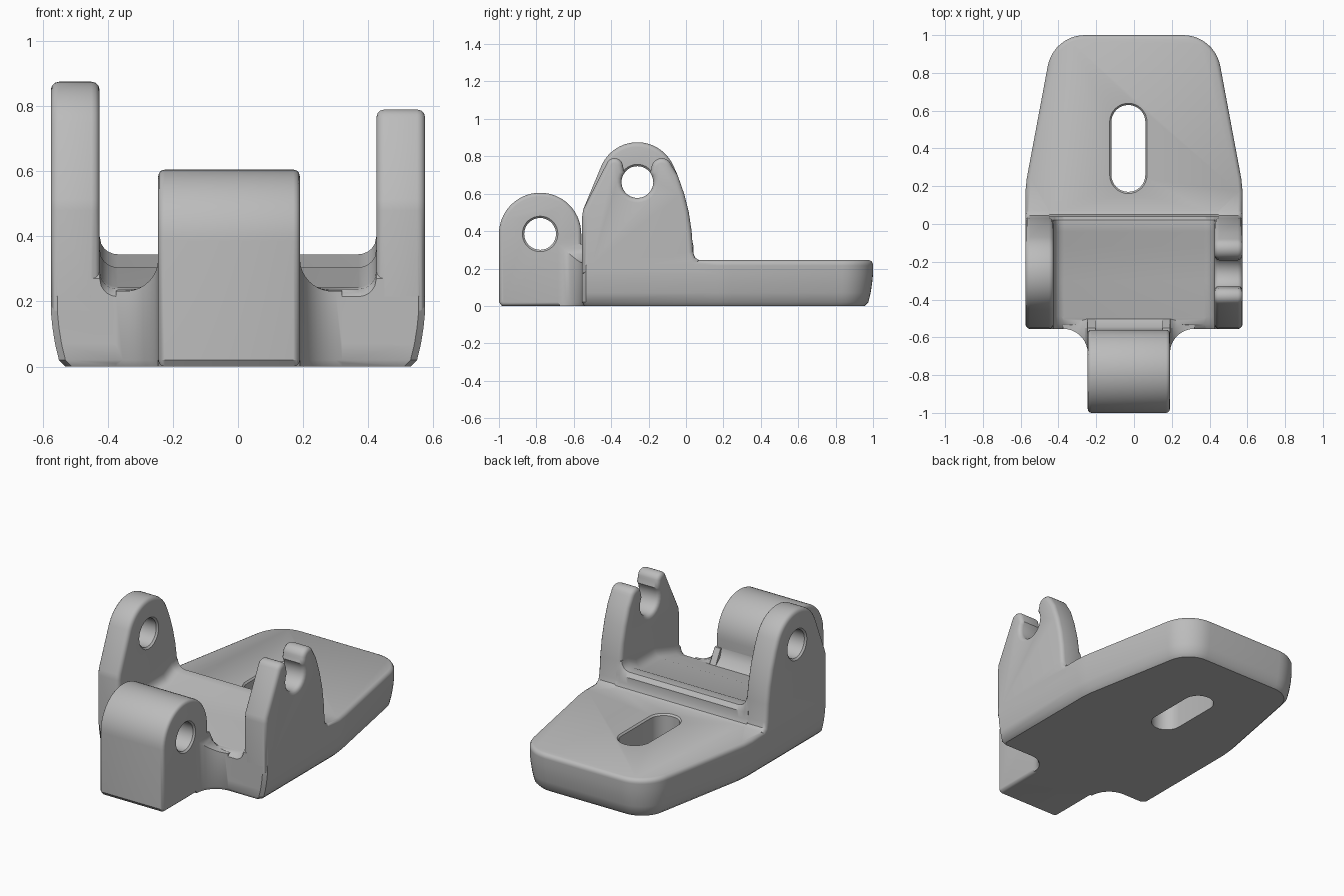
import bpy, bmesh, math

old = bpy.data.objects.get("Cube")
if old:
    bpy.data.objects.remove(old, do_unlink=True)

grey = bpy.data.materials.new("plain grey")
grey.use_nodes = True
COLOR = (0.5, 0.5, 0.5, 1)
grey.diffuse_color = COLOR
grey.node_tree.nodes["Principled BSDF"].inputs["Base Color"].default_value = COLOR


def arc(cx, cy, r, a0, a1, n=16):
    angles = [math.radians(a0 + (a1 - a0) * i / n) for i in range(n + 1)]
    return [(cx + r * math.cos(a), cy + r * math.sin(a)) for a in angles]


def fillet(d, r):
    """Height of a concave fillet of radius r at distance d from its wall."""
    d = min(max(d, 0), r)
    return r - math.sqrt(r * r - (r - d) ** 2)


def loft(name, rings, bevel=0):
    """Closed solid through rings of equal length; bevel rounds the end caps."""
    bm = bmesh.new()
    loops = [[bm.verts.new(p) for p in ring] for ring in rings]
    for a, b in zip(loops, loops[1:]):
        for i in range(len(a)):
            j = (i + 1) % len(a)
            bm.faces.new((a[i], a[j], b[j], b[i]))
    caps = [bm.faces.new(loops[0]), bm.faces.new(loops[-1])]
    bmesh.ops.recalc_face_normals(bm, faces=bm.faces)
    if bevel:
        edges = list({e for f in caps for e in f.edges})
        bmesh.ops.bevel(bm, geom=edges, offset=bevel, segments=3, profile=0.5,
                        affect='EDGES', clamp_overlap=False)
    mesh = bpy.data.meshes.new(name)
    bm.to_mesh(mesh)
    bm.free()
    mesh.materials.append(grey)
    ob = bpy.data.objects.new(name, mesh)
    bpy.context.collection.objects.link(ob)
    return ob


def along_x(name, profile, x0, x1, bevel=0):
    return loft(name, [[(x, y, z) for y, z in profile] for x in (x0, x1)], bevel)


def combine(target, tool, operation):
    mod = target.modifiers.new("combine", 'BOOLEAN')
    mod.operation, mod.solver, mod.object = operation, 'EXACT', tool
    bpy.context.view_layer.objects.active = target
    bpy.ops.object.modifier_apply(modifier=mod.name)
    bpy.data.objects.remove(tool, do_unlink=True)


# Base plate: tapered outline, drafted sides, rounded rim
def outline(z, inset, front):
    half = [(0.555 - inset, -0.555 + front), (0.575 - inset, -0.535 + front),
            (0.575 - inset, 0.17), (0.568 - inset, 0.24)]
    half += arc(0.26, 0.8, 0.2 - inset, 10, 90, 10)
    return [(x, y, z) for x, y in half + [(-x, y) for x, y in reversed(half)]]


body = loft("mounting_bracket", [outline(*s) for s in (
    (0, 0.045, 0.012), (0.02, 0.025, 0), (0.07, 0.013, 0), (0.12, 0.005, 0),
    (0.17, 0, 0), (0.215, 0, 0), (0.225, 0, 0.01), (0.238, 0.007, 0.035),
    (0.245, 0.02, 0.06))])

# Saddle between the ears, swept across with fillets up to both ears
saddle_profile = [(0.07, 0.1), (0.07, 0.245), (0.05, 0.255), (0.04, 0.28),
                  (0.04, 0.32), (0.02, 0.345), (-0.04, 0.345), (-0.12, 0.305),
                  (-0.3, 0.305), (-0.49, 0.245), (-0.53, 0.238),
                  (-0.555, 0.215), (-0.555, 0.1)]
steps = [0.45, 0.425, 0.42, 0.41, 0.4, 0.385, 0.37]
saddle_x = [-x for x in steps] + steps[::-1]
saddle = loft("saddle", [
    [(x, y, z + (fillet(0.425 - abs(x), 0.055) if y < 0.03 and z > 0.2 else 0))
     for y, z in saddle_profile] for x in saddle_x])

# Ears share the front and back edges of their profile
PIN_Y, PIN_Z, HOLE = -0.26, 0.662, 0.085
ear_front = [(-0.5, 0.17), (-0.555, 0.17), (-0.555, 0.48), (-0.55, 0.515)]
ear_back = [(-0.045, 0.7), (-0.01, 0.6), (0.015, 0.5), (0.03, 0.4),
            (0.038, 0.29), (0.046, 0.26), (0.07, 0.245), (0.07, 0.17)]
closed_top = arc(PIN_Y, 0.665, 0.21, 156, 25, 24)
open_top = (arc(-0.382, 0.745, 0.045, 156, 0, 10)
            + arc(PIN_Y, PIN_Z, HOLE, 143, 397, 20)
            + arc(-0.13, 0.735, 0.055, 180, 20, 10))
right_ear = along_x("right_ear", ear_front + closed_top + ear_back,
                    -0.575, -0.425, 0.025)
left_ear = along_x("left_ear", ear_front + open_top + ear_back,
                   0.425, 0.575, 0.025)

# Front lug with a round top
LUG_Y, LUG_Z, LUG_X0, LUG_X1 = -0.78, 0.385, -0.245, 0.19
lug_profile = ([(-0.985, 0), (-1, 0.02)] + arc(LUG_Y, LUG_Z, 0.22, 180, 0, 28)
               + [(-0.56, 0.33), (-0.545, 0.28), (-0.5, 0.24), (-0.5, 0)])
lug = along_x("front_lug", lug_profile, LUG_X0, LUG_X1, 0.02)


# Curved webs blending the lug into the body
def web_ring(x, d):
    y = -0.555 - fillet(d, 0.13)
    z = 0.232 + fillet(d, 0.1)
    return [(x, -0.5, 0), (x, -0.5, 0.238), (x, -0.55, z), (x, y, z),
            (x, y, 0.02), (x, y + 0.012, 0)]


distances = [-0.04, 0] + [0.13 * (i / 10) ** 1.7 for i in range(1, 11)]
webs = [loft("web", [web_ring(edge + side * d, d) for d in distances])
        for edge, side in ((LUG_X0, -1), (LUG_X1, 1))]

for part in [saddle, right_ear, left_ear, lug] + webs:
    combine(body, part, 'UNION')


# Pin holes with a small chamfer at each mouth
def pin_hole(x0, x1, y, z):
    c = 0.01
    spans = [(x0 - c, HOLE + 2 * c), (x0 + c, HOLE), (x1 - c, HOLE),
             (x1 + c, HOLE + 2 * c)]
    return loft("pin_cutter", [[(x, u, v) for u, v in arc(y, z, r, 0, 350, 35)]
                               for x, r in spans])


combine(body, pin_hole(-0.575, -0.425, PIN_Y, PIN_Z), 'DIFFERENCE')
combine(body, pin_hole(LUG_X0, LUG_X1, LUG_Y, LUG_Z), 'DIFFERENCE')


# Adjustment slot through the plate
def slot_ring(z, r):
    pts = arc(-0.03, 0.54, r, 0, 180) + arc(-0.03, 0.26, r, 180, 360)
    return [(x, y, z) for x, y in pts]


slot = loft("slot_cutter", [slot_ring(-0.1, 0.09), slot_ring(0.235, 0.09),
                            slot_ring(0.246, 0.1), slot_ring(0.3, 0.1)])
combine(body, slot, 'DIFFERENCE')

bpy.ops.object.select_all(action='DESELECT')
body.select_set(True)
bpy.context.view_layer.objects.active = body
bpy.ops.object.shade_smooth_by_angle(angle=math.radians(35))
